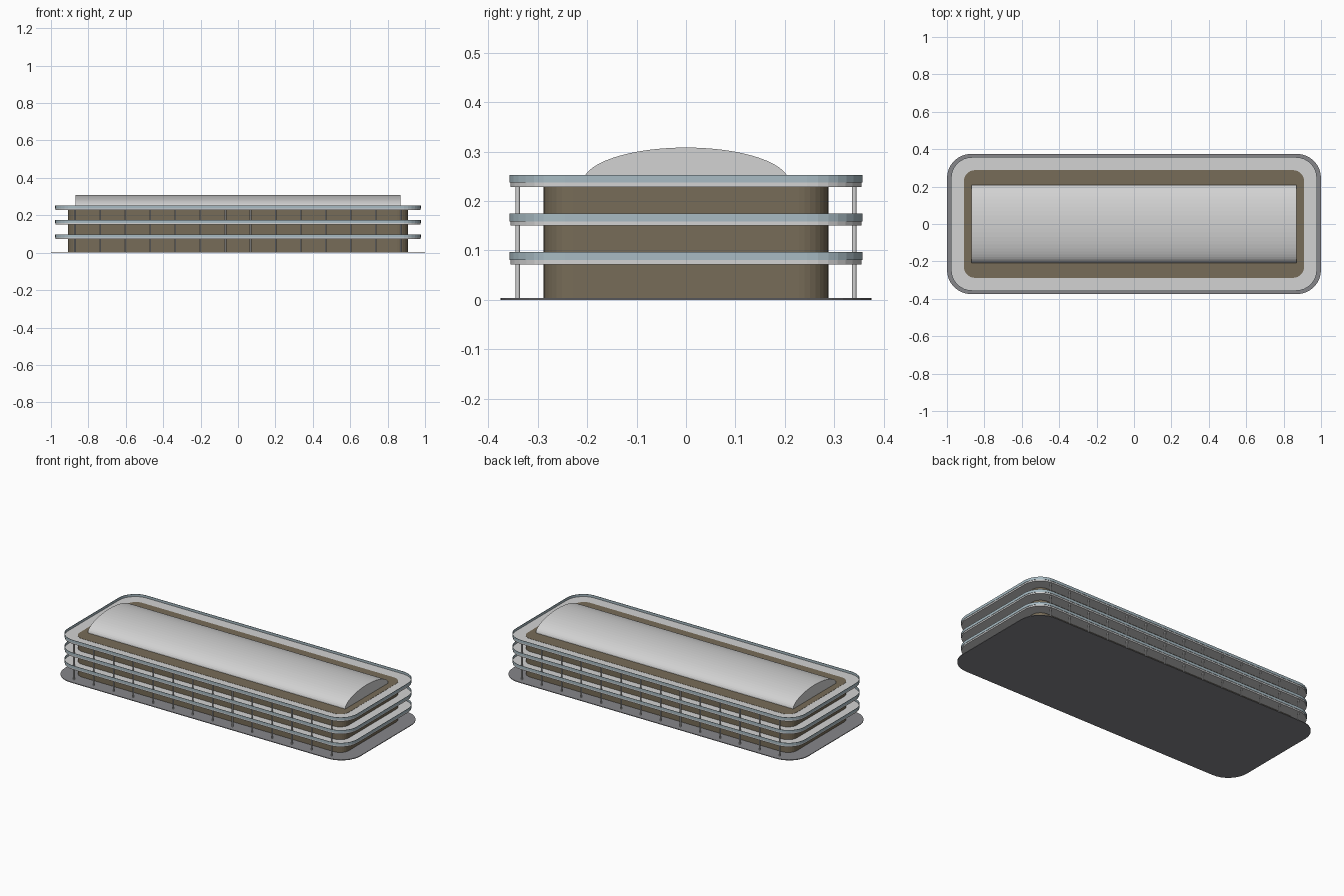
import bpy, bmesh
from math import cos, sin, pi

if "Cube" in bpy.data.objects:
    bpy.data.objects.remove(bpy.data.objects["Cube"], do_unlink=True)


def material(name, rgb):
    lin = [(c / 255 / 12.92) if c < 11 else ((c / 255 + 0.055) / 1.055) ** 2.4 for c in rgb]
    m = bpy.data.materials.new(name)
    m.use_nodes = True
    m.diffuse_color = (*lin, 1)
    m.node_tree.nodes["Principled BSDF"].inputs["Base Color"].default_value = (*lin, 1)
    return m


CONCRETE = material("pale concrete", (210, 210, 210))
WALL = material("brown wall", (119, 108, 88))
GLASS = material("blue grey glass", (168, 187, 195))
PAVING = material("grey paving", (134, 134, 138))


def finish(name, bm, mat):
    bmesh.ops.recalc_face_normals(bm, faces=bm.faces)
    mesh = bpy.data.meshes.new(name)
    bm.to_mesh(mesh)
    bm.free()
    mesh.materials.append(mat)
    obj = bpy.data.objects.new(name, mesh)
    bpy.context.collection.objects.link(obj)
    return obj


def outline(hx, hy, r, steps=8):
    """Rounded rectangle, counter-clockwise."""
    pts = []
    for q, (sx, sy) in enumerate([(1, 1), (-1, 1), (-1, -1), (1, -1)]):
        for i in range(steps + 1):
            a = (q + i / steps) * pi / 2
            pts.append((sx * (hx - r) + r * cos(a), sy * (hy - r) + r * sin(a)))
    return pts


def bridge(bm, a, b):
    for i in range(len(a)):
        j = (i + 1) % len(a)
        bm.faces.new((a[i], a[j], b[j], b[i]))


def ring(bm, pts, z):
    return [bm.verts.new((x, y, z)) for x, y in pts]


def rounded_block(name, hx, hy, r, z0, z1, mat):
    bm = bmesh.new()
    low, high = (ring(bm, outline(hx, hy, r), z) for z in (z0, z1))
    bridge(bm, low, high)
    bm.faces.new(low)
    bm.faces.new(high)
    return finish(name, bm, mat)


def rounded_wall(name, hx, hy, r, t, z0, z1, mat):
    """Thin closed wall following a rounded rectangle."""
    bm = bmesh.new()
    outer, inner = outline(hx, hy, r), outline(hx - t, hy - t, r - t)
    loops = [ring(bm, outer, z0), ring(bm, outer, z1), ring(bm, inner, z1), ring(bm, inner, z0)]
    for k in range(4):
        bridge(bm, loops[k], loops[(k + 1) % 4])
    return finish(name, bm, mat)


# Ground plate and central building body
rounded_block("ground_plate", 1.0, 0.375, 0.13, 0, 0.004, PAVING)
rounded_block("building_core", 0.91, 0.288, 0.06, 0.004, 0.239, WALL)

# Balcony slabs with glass railings
for n, z in enumerate((0.072, 0.150, 0.228), 1):
    rounded_block(f"balcony_slab_{n}", 0.976, 0.355, 0.11, z, z + 0.01, CONCRETE)
    rounded_wall(f"railing_{n}", 0.978, 0.357, 0.112, 0.002, z + 0.009, z + 0.025, GLASS)

# Columns along both long sides
COUNT = 14
for side, y in (("front", -0.34), ("back", 0.34)):
    for i in range(COUNT):
        x = -0.871 + 1.742 * i / (COUNT - 1)
        bpy.ops.mesh.primitive_cylinder_add(vertices=12, radius=0.0045, depth=0.226,
                                            location=(x, y, 0.117))
        col = bpy.context.object
        col.name = f"{side}_column_{i + 1}"
        col.data.materials.append(CONCRETE)
        bpy.ops.object.shade_smooth_by_angle()

# Vaulted roof: half-ellipse profile swept along x
bm = bmesh.new()
SEG = 28
arc = [(0.208 * cos(pi * i / SEG), 0.238 + 0.07 * sin(pi * i / SEG)) for i in range(SEG + 1)]
left, right = ([bm.verts.new((x, y, z)) for y, z in arc] for x in (0.87, -0.87))
bridge(bm, left, right)
bm.faces.new(left)
bm.faces.new(right)
finish("vaulted_roof", bm, CONCRETE)
